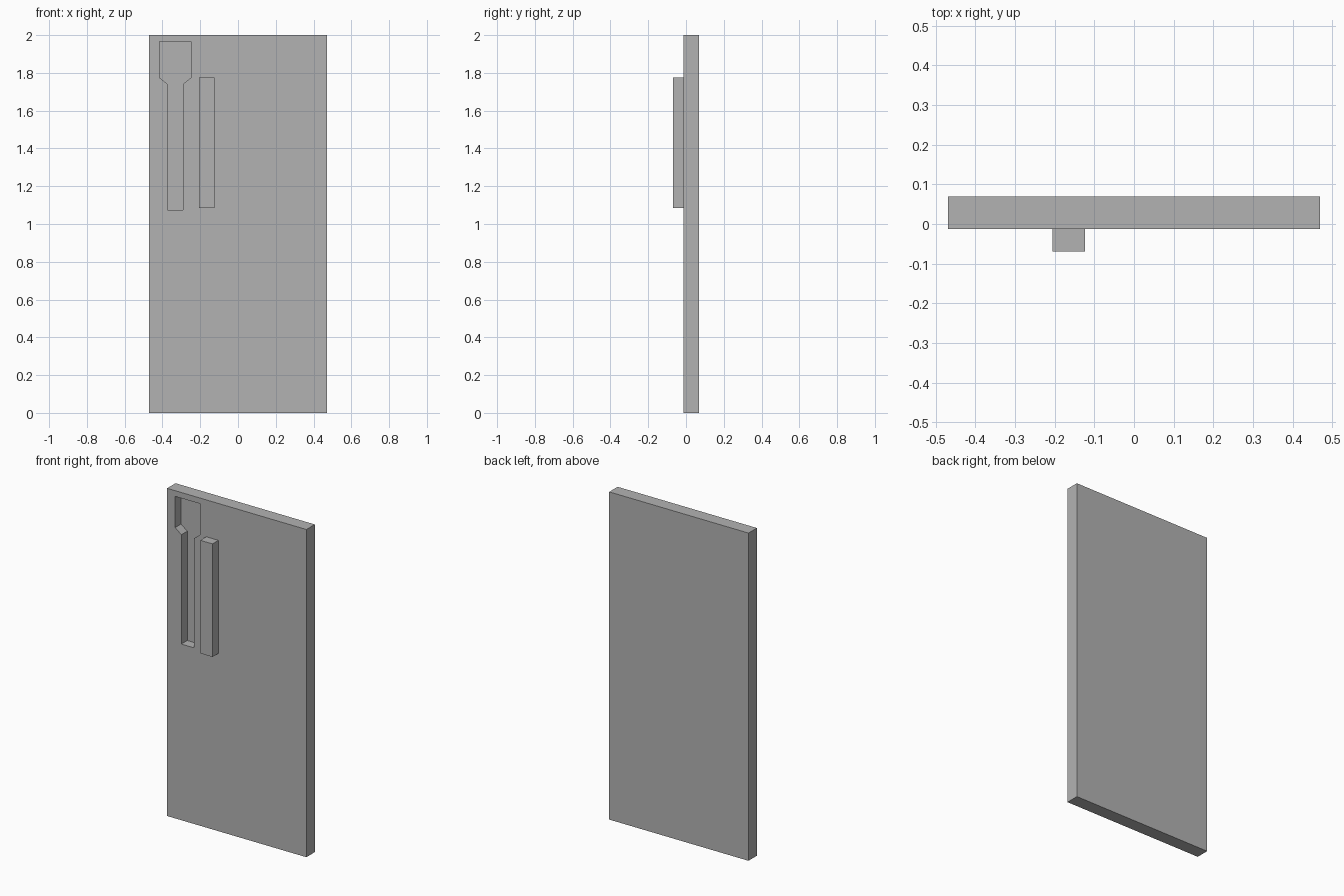
import bpy
import bmesh

if "Cube" in bpy.data.objects:
    bpy.data.objects.remove(bpy.data.objects["Cube"], do_unlink=True)

grey = bpy.data.materials.new("plain grey")
grey.use_nodes = True
grey.diffuse_color = (0.45, 0.45, 0.45, 1)
grey.node_tree.nodes["Principled BSDF"].inputs["Base Color"].default_value = (0.45, 0.45, 0.45, 1)


def extrude_outline(name, outline, y_front, y_back):
    """Solid from an (x, z) outline, extruded along y."""
    bm = bmesh.new()
    face = bm.faces.new([bm.verts.new((x, y_front, z)) for x, z in outline])
    grown = bmesh.ops.extrude_face_region(bm, geom=[face])["geom"]
    verts = [g for g in grown if isinstance(g, bmesh.types.BMVert)]
    bmesh.ops.translate(bm, verts=verts, vec=(0, y_back - y_front, 0))
    bmesh.ops.recalc_face_normals(bm, faces=bm.faces)
    mesh = bpy.data.meshes.new(name)
    bm.to_mesh(mesh)
    bm.free()
    mesh.materials.append(grey)
    obj = bpy.data.objects.new(name, mesh)
    bpy.context.collection.objects.link(obj)
    return obj


def rectangle(x0, x1, z0, z1):
    return [(x0, z0), (x1, z0), (x1, z1), (x0, z1)]


FRONT, BACK = -0.012, 0.069
DEPTH = 0.057

# Door slab and raised handle bar
panel = extrude_outline("door_panel", rectangle(-0.47, 0.47, 0, 2), FRONT, BACK)
extrude_outline("handle_bar", rectangle(-0.206, -0.124, 1.085, 1.775), FRONT - DEPTH, FRONT)

# Recess: wide head tapering to a narrow stem, mirrored about its centre line
centre = -0.332
half = [(0.042, 1.075), (0.042, 1.742), (0.084, 1.775), (0.084, 1.965)]
outline = [(centre + w, z) for w, z in half] + [(centre - w, z) for w, z in reversed(half)]
cutter = extrude_outline("recess_cutter", outline, FRONT - 0.05, FRONT + DEPTH)
cutter.hide_render = True

cut = panel.modifiers.new("recess", "BOOLEAN")
cut.operation = "DIFFERENCE"
cut.solver = "EXACT"
cut.object = cutter
bpy.context.view_layer.objects.active = panel
bpy.ops.object.modifier_apply(modifier=cut.name)
bpy.data.objects.remove(cutter, do_unlink=True)
